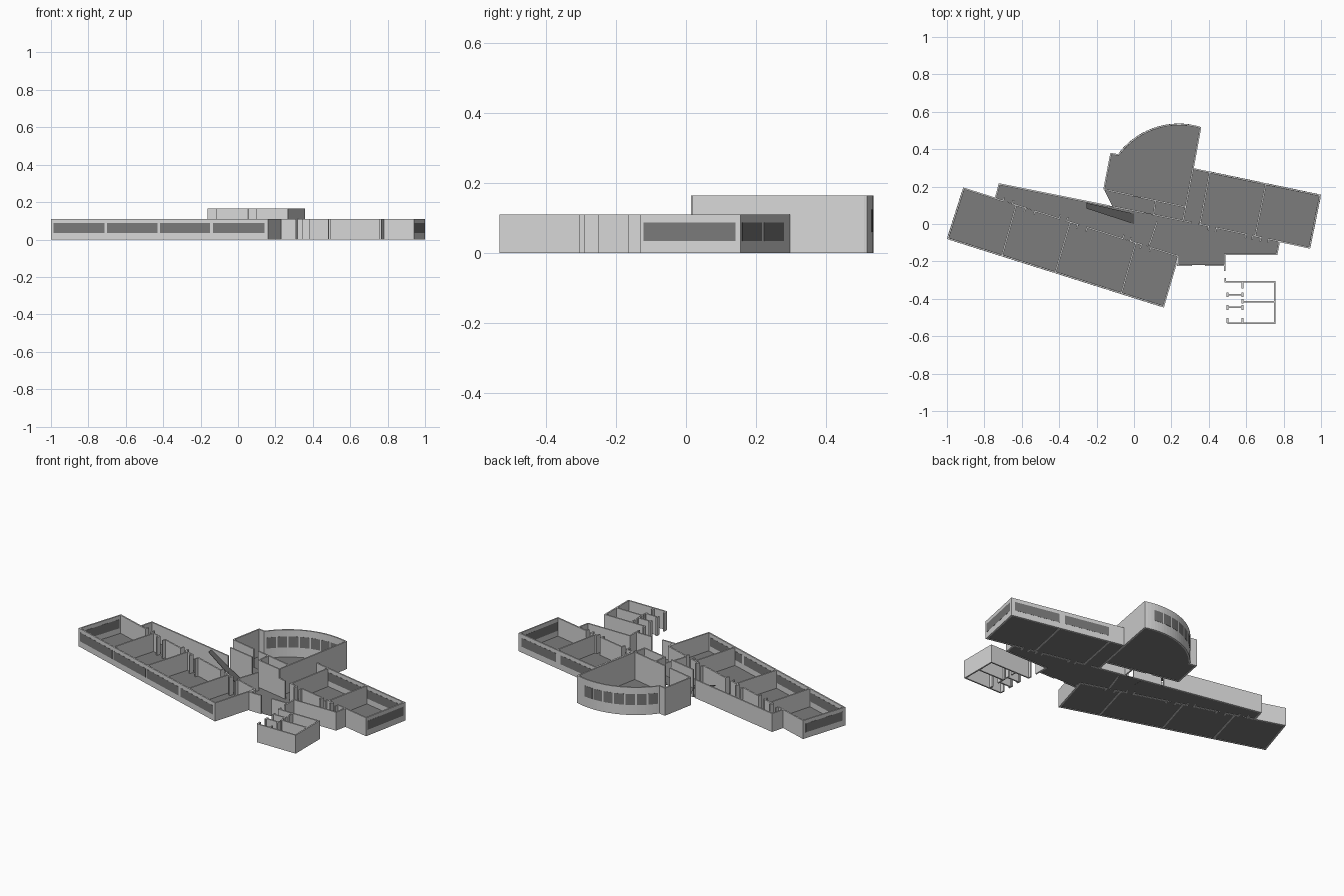
import bpy, bmesh, math
from mathutils import Vector

if "Cube" in bpy.data.objects:
    bpy.data.objects.remove(bpy.data.objects["Cube"])

H, TALL, T = 0.11, 0.165, 0.0085


def material(name, c):
    m = bpy.data.materials.new(name)
    m.diffuse_color = (c, c, c, 1)
    m.use_nodes = True
    m.node_tree.nodes["Principled BSDF"].inputs["Base Color"].default_value = m.diffuse_color
    return m


WALL = material("wall_grey", 0.68)
FLOOR = material("floor_grey", 0.2)
GLASS = material("window_grey", 0.19)
DARK = material("ramp_grey", 0.11)


def finish(name, bm, mat):
    me = bpy.data.meshes.new(name)
    bm.to_mesh(me)
    bm.free()
    me.materials.append(mat)
    ob = bpy.data.objects.new(name, me)
    bpy.context.collection.objects.link(ob)
    return ob


def strip(bm, pts, z0, z1, t):
    """Upright wall of thickness t centred on a plan polyline, mitred at bends."""
    pts = [Vector(p) for p in pts]
    rings = []
    for i, p in enumerate(pts):
        ns = []
        if i > 0:
            d = (p - pts[i - 1]).normalized()
            ns.append(Vector((-d.y, d.x)))
        if i < len(pts) - 1:
            d = (pts[i + 1] - p).normalized()
            ns.append(Vector((-d.y, d.x)))
        n = sum(ns, Vector((0, 0))).normalized()
        n *= t / 2 / max(0.4, n.dot(ns[0]))
        rings.append([bm.verts.new((*(p + s * n), z))
                      for s, z in ((1, z0), (-1, z0), (-1, z1), (1, z1))])
    for a, b in zip(rings, rings[1:]):
        for k in range(4):
            bm.faces.new((a[k], a[(k + 1) % 4], b[(k + 1) % 4], b[k]))
    bm.faces.new(rings[0])
    bm.faces.new(rings[-1][::-1])
    bmesh.ops.recalc_face_normals(bm, faces=bm.faces[:])


def walls(name, paths, z1=H, z0=0.0, t=T, mat=WALL):
    bm = bmesh.new()
    for p in paths:
        strip(bm, p, z0, z1, t)
    return finish(name, bm, mat)


def at(p, q, f):
    return (p[0] + (q[0] - p[0]) * f, p[1] + (q[1] - p[1]) * f)


def pieces(p, q, gaps):
    """Straight wall from p to q with door openings given as x ranges."""
    f = lambda x: (x - p[0]) / (q[0] - p[0])
    cuts = [0] + [f(x) for g in gaps for x in g] + [1]
    return [(at(p, q, a), at(p, q, b)) for a, b in zip(cuts[::2], cuts[1::2])]


def jambs(p, q, gaps, depth):
    """Short return walls beside each door opening."""
    d = (Vector(q) - Vector(p)).normalized()
    n = Vector((-d.y, d.x)) * depth
    out = []
    for g in gaps:
        for x in g:
            a = Vector(at(p, q, (x - p[0]) / (q[0] - p[0])))
            out.append((a - n * 0.2, a + n))
    return out


def floor(name, pts, z=0.002):
    bm = bmesh.new()
    f = bm.faces.new([bm.verts.new((x, y, z)) for x, y in pts])
    f.normal_update()
    if f.normal.z < 0:
        f.normal_flip()
    return finish(name, bm, FLOOR)


def windows(name, p, q, spans, z0=0.035, z1=0.088):
    return walls(name, [(at(p, q, a), at(p, q, b)) for a, b in spans],
                 z1, z0, T + 0.0014, GLASS)


# Long front wing
A, B, C, D = (-0.995, -0.077), (0.157, -0.441), (0.236, -0.172), (-0.91, 0.19)
floor("front_wing_floor", [A, B, C, D])
walls("front_wing_outer_walls", [[at(D, C, 0.17), D, A, B, C]])
doors = [(-0.70, -0.65), (-0.58, -0.53), (-0.40, -0.36),
         (-0.30, -0.25), (-0.06, -0.02), (0.04, 0.09)]
walls("front_wing_corridor_wall", pieces(D, C, doors))
walls("front_wing_door_jambs", jambs(D, C, doors[::2], 0.022) + jambs(D, C, doors[1::2], -0.022))
walls("front_wing_partitions", [((-0.63, 0.10), (-0.705, -0.168)),
                                ((-0.34, 0.012), (-0.42, -0.258)),
                                ((0.01, -0.098), (-0.067, -0.37))])
windows("front_wing_windows", A, B, [(0.008, 0.245), (0.256, 0.492), (0.503, 0.735), (0.75, 0.988)])
windows("front_wing_end_window", A, D, [(0.05, 0.95)])

# Corridor and entrance between the wings
E, F = (-0.74, 0.137), (-0.72, 0.213)
porch = [(0.235, -0.22), (0.485, -0.22), (0.485, -0.162), (0.763, -0.162), (0.776, -0.095)]
floor("corridor_floor", [E, F, (-0.14, 0.1), (0.262, 0.02), (0.78, -0.09)] + porch[-2::-1] + [C])
walls("corridor_back_wall", [[E, F, (-0.13, 0.095)]])
walls("entrance_walls", [[C, porch[0], (0.31, -0.22)], [(0.38, -0.22)] + porch[1:]])
walls("entrance_inner_walls", [((0.125, 0.015), (0.08, -0.115)), ((0.485, -0.22), (0.485, -0.25))])

# Sloped ramp beside the corridor
bm = bmesh.new()
plan = [(-0.255, 0.113, 0.105), (-0.255, 0.083, 0.105), (0, 0, 0.004), (0, 0.055, 0.004)]
top = [bm.verts.new(p) for p in plan]
low = [bm.verts.new((x, y, z - 0.003)) for x, y, z in plan]
bm.faces.new(top)
bm.faces.new(low[::-1])
for i in range(4):
    j = (i + 1) % 4
    bm.faces.new((top[i], low[i], low[j], top[j]))
bmesh.ops.recalc_face_normals(bm, faces=bm.faces[:])
finish("ramp", bm, DARK)

# Right wing
P, Q, R, S = (0.315, 0.295), (0.995, 0.153), (0.938, -0.127), (0.262, 0.018)
floor("right_wing_floor", [P, Q, R, S])
walls("right_wing_outer_walls", [[P, Q, R, (0.776, -0.092)]])
doors = [(0.31, 0.345), (0.40, 0.44), (0.60, 0.635), (0.68, 0.72)]
walls("right_wing_corridor_wall", pieces(S, R, doors))
walls("right_wing_door_jambs", jambs(S, R, doors[1:], -0.022))
walls("right_wing_partitions", [((0.405, 0.276), (0.353, 0.0)), ((0.705, 0.213), (0.648, -0.063))])
windows("right_wing_back_windows", P, Q, [(0.14, 0.53), (0.58, 0.975)])
windows("right_wing_end_window", R, Q, [(0.02, 0.965)])


# Tall hall with the curved wall
def arc(a0, a1, n, r=0.402):
    return [(0.24 + r * math.cos(math.radians(a0 + (a1 - a0) * i / n)),
             0.13 + r * math.sin(math.radians(a0 + (a1 - a0) * i / n))) for i in range(n + 1)]


K, L, M, N = (-0.16, 0.185), (-0.123, 0.376), (0.355, 0.514), (0.278, 0.09)
curve = arc(143.5, 73, 24)
floor("hall_floor", [K, L] + curve + [M, N])
walls("hall_outer_walls", [[K, L] + curve, [curve[-1], M, P, S]], TALL)
step = 70.5 / 8
walls("hall_curved_windows",
      [arc(142 - step * i, 142 - step * (i + 0.86), 3) for i in range(7)],
      0.125, 0.06, T + 0.0014, GLASS)

# Tall service rooms in front of the hall, on a raised floor
U = (-0.115, 0.093)
floor("service_floor", [K, U, S, N], 0.055)
walls("hall_inner_wall", pieces(K, N, [(0.0, 0.035)]), TALL)
walls("service_front_wall", pieces(U, S, [(0.055, 0.10)]), TALL)
walls("service_cross_walls", [((0.115, 0.126), (0.105, 0.05))], TALL)

# Detached small block without a floor
walls("annex_outer_walls", [[(0.487, -0.309), (0.752, -0.309), (0.752, -0.53), (0.50, -0.53)],
                            ((0.487, -0.289), (0.487, -0.312))])
walls("annex_partitions", [((0.58, -0.415), (0.752, -0.415)),
                           ((0.50, -0.378), (0.58, -0.378)), ((0.50, -0.446), (0.58, -0.446))])
walls("annex_posts", [((x, y - 0.013), (x, y + 0.013))
                      for x in (0.50, 0.58) for y in (-0.515, -0.446, -0.378)]
      + [((0.58, -0.345), (0.58, -0.309)), ((0.58, -0.425), (0.58, -0.40))])
